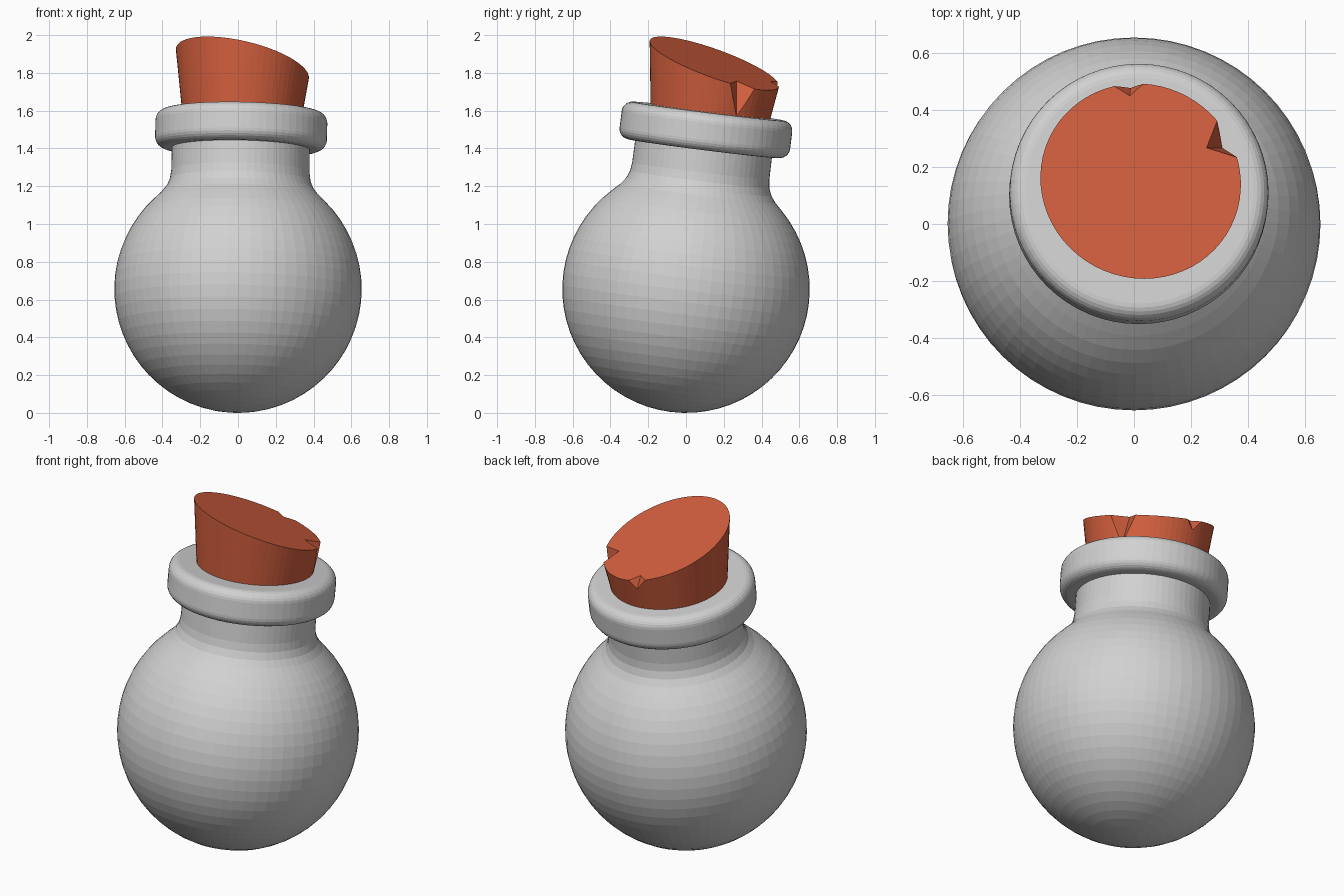
import bpy, bmesh, math
from mathutils import Vector, Matrix

if "Cube" in bpy.data.objects:
    bpy.data.objects.remove(bpy.data.objects["Cube"], do_unlink=True)

SEGMENTS = 64
RADIUS = 0.655


def material(name, rgb):
    mat = bpy.data.materials.new(name)
    mat.use_nodes = True
    mat.diffuse_color = (*rgb, 1)
    mat.node_tree.nodes["Principled BSDF"].inputs["Base Color"].default_value = (*rgb, 1)
    return mat


def add_object(name, bm, mat):
    bmesh.ops.recalc_face_normals(bm, faces=bm.faces[:])
    mesh = bpy.data.meshes.new(name)
    bm.to_mesh(mesh)
    bm.free()
    mesh.materials.append(mat)
    obj = bpy.data.objects.new(name, mesh)
    bpy.context.collection.objects.link(obj)
    return obj


def arc(cr, cz, radius, start, end, steps):
    """Points (r, z) on an arc, angles in degrees."""
    angles = [math.radians(start + (end - start) * i / steps) for i in range(steps + 1)]
    return [(cr + radius * math.cos(a), cz + radius * math.sin(a)) for a in angles]


def lathe(name, profile, mat):
    bm = bmesh.new()
    verts = [bm.verts.new((max(r, 0), 0, z)) for r, z in profile]
    edges = [bm.edges.new(pair) for pair in zip(verts, verts[1:])]
    bmesh.ops.spin(bm, geom=verts + edges, cent=(0, 0, 0), axis=(0, 0, 1),
                   angle=math.tau, steps=SEGMENTS, use_duplicate=False)
    bmesh.ops.remove_doubles(bm, verts=bm.verts[:], dist=0.0005)
    return add_object(name, bm, mat)


def place(centre, axis):
    turn = Vector((0, 0, 1)).rotation_difference(Vector(axis).normalized())
    return Matrix.Translation(centre) @ turn.to_matrix().to_4x4()


grey = material("grey glass", (0.64, 0.64, 0.64))
rust = material("rust cork", (0.64, 0.113, 0.047))

# Bottle: round belly, short filleted neck and rounded lip, leaning backwards
bevel, lip_radius, lip_low, lip_high = 0.055, 0.455, 0.75, 0.95
profile = arc(0, 0, RADIUS, -90, 46, 24)
profile += [(0.415, 0.51), (0.388, 0.545), (0.372, 0.585), (0.366, 0.63), (0.365, lip_low)]
profile += arc(lip_radius - bevel, lip_low + bevel, bevel, -90, 0, 6)
profile += arc(lip_radius - bevel, lip_high - bevel, bevel, 0, 90, 6)
profile += [(0.3, lip_high), (0, lip_high)]
bottle = lathe("bottle", profile, grey)
bottle.matrix_world = place((0, 0, RADIUS), (0.02, 0.124, 0.992))

# Cork: flared plug cut off at a slant
cut_point = Vector((0.025, 0.15, 1.85))
slope_x, slope_y = -0.225, -0.353


def on_cut(x, y):
    return Vector((x, y, cut_point.z + slope_x * (x - cut_point.x) + slope_y * (y - cut_point.y)))


low, high, flare = -0.08, 0.6, 0.14
bm = bmesh.new()
bmesh.ops.create_cone(bm, cap_ends=True, segments=SEGMENTS, depth=high - low,
                      radius1=0.32 + flare * low, radius2=0.32 + flare * high,
                      matrix=place((0.022, 0.13, 1.6), (0.04, 0.124, 0.992))
                      @ Matrix.Translation((0, 0, (low + high) / 2)))
cut = bmesh.ops.bisect_plane(bm, geom=bm.verts[:] + bm.edges[:] + bm.faces[:],
                             plane_co=cut_point, plane_no=(-slope_x, -slope_y, 1),
                             clear_outer=True)
bmesh.ops.edgeloop_fill(bm, edges=[e for e in cut["geom_cut"] if isinstance(e, bmesh.types.BMEdge)])
cork = add_object("cork", bm, rust)


# Chips: pointed notches broken out of the cork rim
def chip(tip, inner, side_a, side_b):
    tip = Vector(tip)
    inner = on_cut(*inner)
    sides = [on_cut(*s) for s in (side_a, side_b)]
    rim = [inner] + [s + 0.6 * (s - inner) for s in sides]
    bm = bmesh.new()
    for p in [tip] + [tip + 1.5 * (p - tip) for p in rim]:
        bm.verts.new(p)
    bmesh.ops.convex_hull(bm, input=bm.verts[:])
    cutter = add_object("chip_cutter", bm, rust)
    cutter.hide_render = True
    mod = cork.modifiers.new("chip", 'BOOLEAN')
    mod.operation = 'DIFFERENCE'
    mod.solver = 'EXACT'
    mod.object = cutter
    bpy.context.view_layer.objects.active = cork
    bpy.ops.object.modifier_apply(modifier=mod.name)
    bpy.data.objects.remove(cutter, do_unlink=True)


chip((0.313, 0.267, 1.56), (0.255, 0.268), (0.29, 0.357), (0.36, 0.235))
chip((-0.012, 0.482, 1.67), (-0.015, 0.45), (-0.07, 0.485), (0.03, 0.49))
